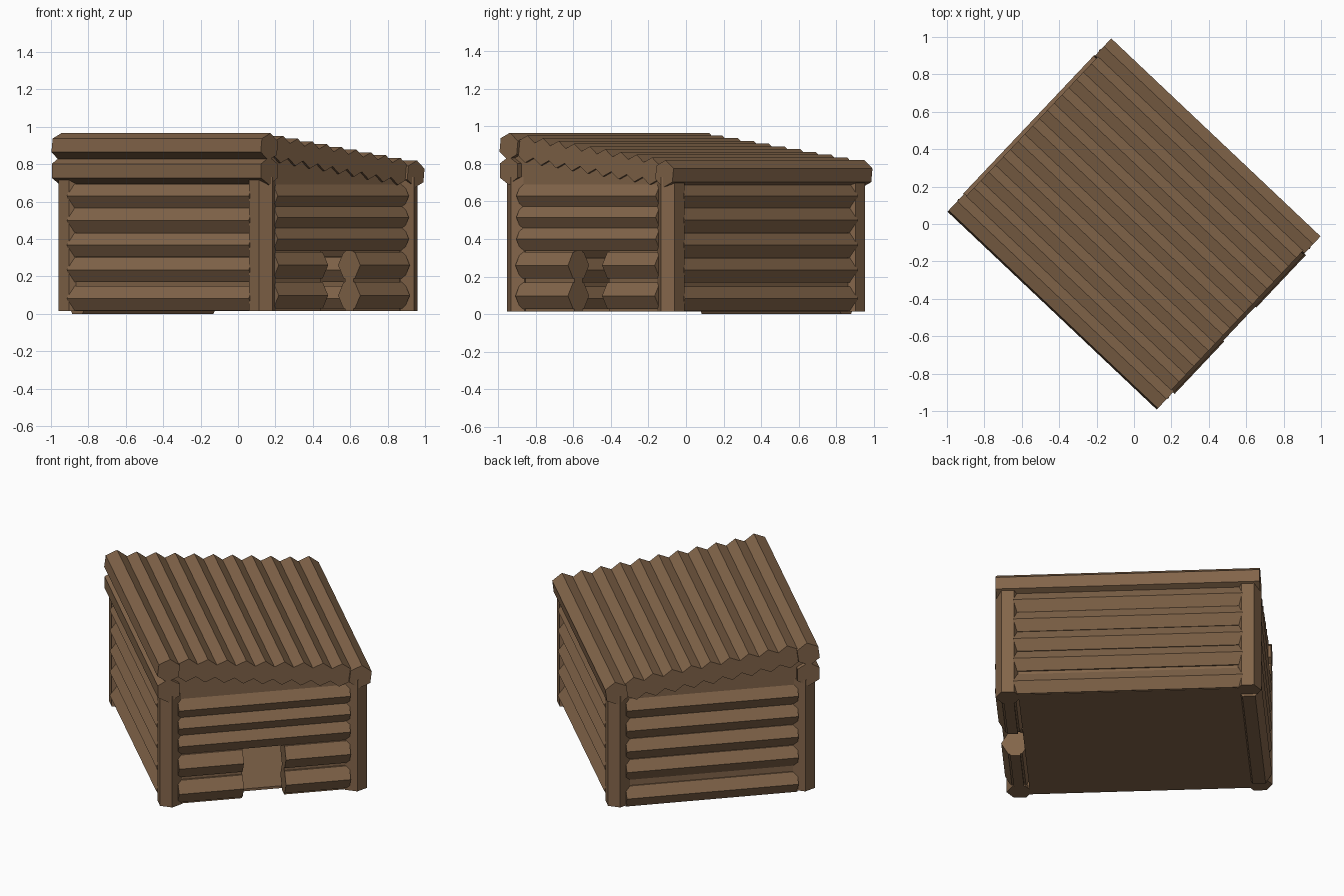
import bpy, bmesh, math
from mathutils import Vector

if "Cube" in bpy.data.objects:
    bpy.data.objects.remove(bpy.data.objects["Cube"])

YAW = math.radians(-43.4)          # the whole hut is turned on its base
U, V, Z = Vector((1, 0, 0)), Vector((0, 1, 0)), Vector((0, 0, 1))

wood = bpy.data.materials.new("brown_wood")
wood.use_nodes = True
BROWN = (0.225, 0.130, 0.068, 1)
wood.diffuse_color = BROWN
bsdf = wood.node_tree.nodes["Principled BSDF"]
bsdf.inputs["Base Color"].default_value = BROWN
bsdf.inputs["Roughness"].default_value = 0.9


def prism(name, points, along):
    """Extrude a closed outline along a vector, in the hut's own frame."""
    bm = bmesh.new()
    face = bm.faces.new([bm.verts.new(p) for p in points])
    ext = bmesh.ops.extrude_face_region(bm, geom=[face])["geom"]
    bmesh.ops.translate(bm, vec=along, verts=[g for g in ext if isinstance(g, bmesh.types.BMVert)])
    bmesh.ops.recalc_face_normals(bm, faces=bm.faces)
    mesh = bpy.data.meshes.new(name)
    bm.to_mesh(mesh)
    bm.free()
    mesh.materials.append(wood)
    obj = bpy.data.objects.new(name, mesh)
    obj.rotation_euler.z = YAW
    bpy.context.collection.objects.link(obj)
    return obj


def log(name, start, axis, length, r=0.075, turn=0.0):
    """Six-sided log; turn is the angle of its first corner in degrees."""
    a, b = {"u": (V, Z), "v": (U, Z), "z": (U, V)}[axis]
    d = {"u": U, "v": V, "z": Z}[axis]
    angles = [math.radians(turn + 60 * k) for k in range(6)]
    ring = [Vector(start) + r * (math.cos(t) * a + math.sin(t) * b) for t in angles]
    return prism(name, ring, d * length)


def box(name, u0, u1, v0, v1, z0, z1):
    ring = [(u0, v0, z0), (u1, v0, z0), (u1, v1, z0), (u0, v1, z0)]
    return prism(name, ring, Z * (z1 - z0))


PU, PV, BASE = 0.70, 0.55, 0.015     # post positions and underside
DOOR0, DOOR1, DOOR_TOP = -0.125, 0.125, 0.34

# Floor and corner posts
box("floor", -0.66, 0.64, -PV, PV, BASE, BASE + 0.015)
for su in (-1, 1):
    for sv in (-1, 1):
        log("corner_post", (su * PU, sv * PV, BASE), "z", 0.715)

# Long walls
LEVELS = (0.083, 0.235, 0.368, 0.50, 0.63)
for side, sv in (("high", -1), ("low", 1)):
    for z in LEVELS:
        log(side + "_wall_log", (-0.67, sv * PV, z), "u", 1.34)
    box(side + "_wall_core", -PU, PU, sv * PV - 0.03, sv * PV + 0.03, BASE, 0.72)

# Rear end wall, its lowest log touching the ground
for z in (0.065,) + LEVELS[1:]:
    log("rear_wall_log", (-PU, -0.51, z), "v", 1.02)
box("rear_wall_core", -PU - 0.03, -PU + 0.03, -PV, PV, BASE, 0.70)

# Door end wall, split by the doorway below the lintel
for z in (0.40, 0.515, 0.63):
    log("door_wall_log", (PU, -0.51, z), "v", 1.02)
for z in (0.098, 0.26):
    for v0, v1 in ((-0.51, DOOR0), (DOOR1, 0.51)):
        log("door_side_log", (PU, v0, z), "v", v1 - v0, r=0.082)
for v0, v1 in ((-PV, DOOR0), (DOOR1, PV)):
    box("door_side_core", PU - 0.03, PU + 0.03, v0, v1, BASE, DOOR_TOP)
box("lintel_core", PU - 0.03, PU + 0.03, -PV, PV, DOOR_TOP, 0.70)

# Sloping gable fillers under the roof
for u in (-0.74, 0.68):
    prism("gable", [(u, -0.57, 0.69), (u, 0.57, 0.69), (u, 0.57, 0.74), (u, -0.57, 0.88)], U * 0.06)

# Roof of parallel logs, resting on a beam at the high side
RV, ROOF_HIGH, ROOF_LOW, COUNT = 0.57, 0.893, 0.747, 11
slope = math.degrees(math.atan2(ROOF_HIGH - ROOF_LOW, 2 * RV))
log("high_beam", (-0.77, -RV, 0.764), "u", 1.54, turn=30)
for i in range(COUNT):
    t = i / (COUNT - 1)
    half = 0.77 if i in (0, COUNT - 1) else 0.755
    z = ROOF_HIGH + t * (ROOF_LOW - ROOF_HIGH)
    log("roof_log", (-half, RV * (2 * t - 1), z), "u", 2 * half, r=0.073, turn=30 - slope)
